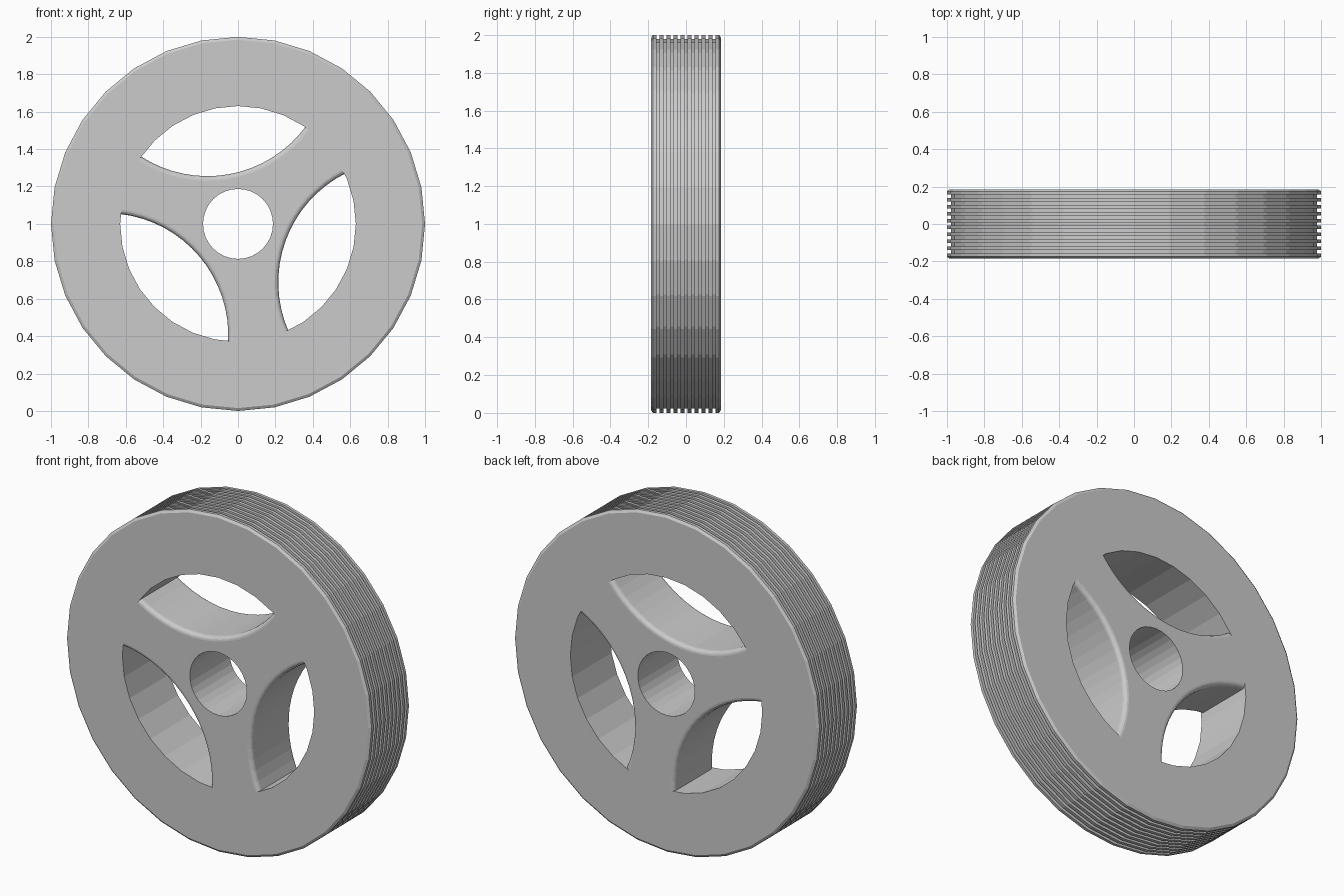
import bpy, bmesh, math
from mathutils import Vector

if "Cube" in bpy.data.objects:
    bpy.data.objects.remove(bpy.data.objects["Cube"])

SEG = 32
HALF = 0.185          # half width of the wheel
RIM_IN, TIRE_IN = 0.63, 0.72
BORE = 0.187
WIN_R, WIN_D = 0.653, 0.923   # window circle radius and distance from the axle
FILLET = 0.025


def finish(name, bm):
    bmesh.ops.recalc_face_normals(bm, faces=bm.faces)
    me = bpy.data.meshes.new(name)
    bm.to_mesh(me)
    bm.free()
    ob = bpy.data.objects.new(name, me)
    ob.location.z = 1.0
    bpy.context.collection.objects.link(ob)
    return ob


def polar(r, a, y=0.0):
    return Vector((r * math.cos(a), y, r * math.sin(a)))


def bridge(bm, a, b):
    n = len(a)
    for i in range(n):
        bm.faces.new((a[i], a[(i + 1) % n], b[(i + 1) % n], b[i]))


def lathe(name, profile):
    """Spin a closed (radius, y) profile around the axle."""
    bm = bmesh.new()
    rings = [[bm.verts.new(polar(r, math.tau * i / SEG, y)) for i in range(SEG)]
             for r, y in profile]
    for k, ring in enumerate(rings):
        bridge(bm, ring, rings[(k + 1) % len(rings)])
    return finish(name, bm)


# Tire: flat sides, chamfered shoulders and nine tread grooves
tread = [(TIRE_IN, -HALF), (0.985, -HALF), (1.0, -HALF + 0.01)]
for k in range(-4, 5):
    c, w = k * 0.037, 0.009
    tread += [(1.0, c - w), (0.978, c - w), (0.978, c + w), (1.0, c + w)]
tread += [(1.0, HALF - 0.01), (0.985, HALF), (TIRE_IN, HALF)]
lathe("tire", tread)

# Rim ring
lathe("rim", [(RIM_IN, -HALF), (TIRE_IN, -HALF), (TIRE_IN, HALF), (RIM_IN, HALF)])


def spoke_outline(off, n_arc=16, n_rim=4):
    """Three-armed outline; off widens the window circles for the fillet."""
    edge, R = RIM_IN + 0.006, WIN_R + off
    # angle from window centre line to the corner, seen from axle and from window centre
    half = math.acos((edge**2 + WIN_D**2 - R**2) / (2 * edge * WIN_D))
    sweep = math.acos((R**2 + WIN_D**2 - edge**2) / (2 * R * WIN_D))
    pts = []
    for w in range(3):
        mid = math.radians(100.2 + 120 * w)
        centre = polar(WIN_D, mid)
        for i in range(n_arc + 1):
            t = -sweep + 2 * sweep * i / n_arc
            pts.append(centre + polar(R, mid + math.pi - t))
        # the window arc runs from mid-half to mid+half: order it by axle angle
        arc = pts[-(n_arc + 1):]
        if (arc[0] - polar(edge, mid - half)).length > 0.01:
            pts[-(n_arc + 1):] = arc[::-1]
        gap = math.radians(120) - 2 * half
        for i in range(1, n_rim):
            pts.append(polar(edge, mid + half + gap * i / n_rim))
    return pts


# Spokes and hub in one piece, rounded along the window edges
bm = bmesh.new()
layers = []
for s in (-1, 1):
    steps = range(5) if s < 0 else range(4, -1, -1)
    for i in steps:
        a = math.pi / 2 * i / 4
        layers.append((FILLET * (1 - math.sin(a)), s * (HALF - FILLET * (1 - math.cos(a)))))
loops = []
for off, y in layers:
    loops.append([bm.verts.new((p.x, y, p.z)) for p in spoke_outline(off)])
for a, b in zip(loops, loops[1:]):
    bridge(bm, a, b)
# Axle bore
bores = [[bm.verts.new(polar(BORE, math.tau * i / SEG, y)) for i in range(SEG)]
         for y in (-HALF, HALF)]
bridge(bm, *bores)
# Front and back faces with the bore left open
for outer, inner in ((loops[0], bores[0]), (loops[-1], bores[1])):
    edges = [bm.edges.get((lp[i], lp[(i + 1) % len(lp)]))
             for lp in (outer, inner) for i in range(len(lp))]
    bmesh.ops.triangle_fill(bm, edges=edges, use_beauty=True, normal=(0, 1, 0))
finish("spoked_hub", bm)
